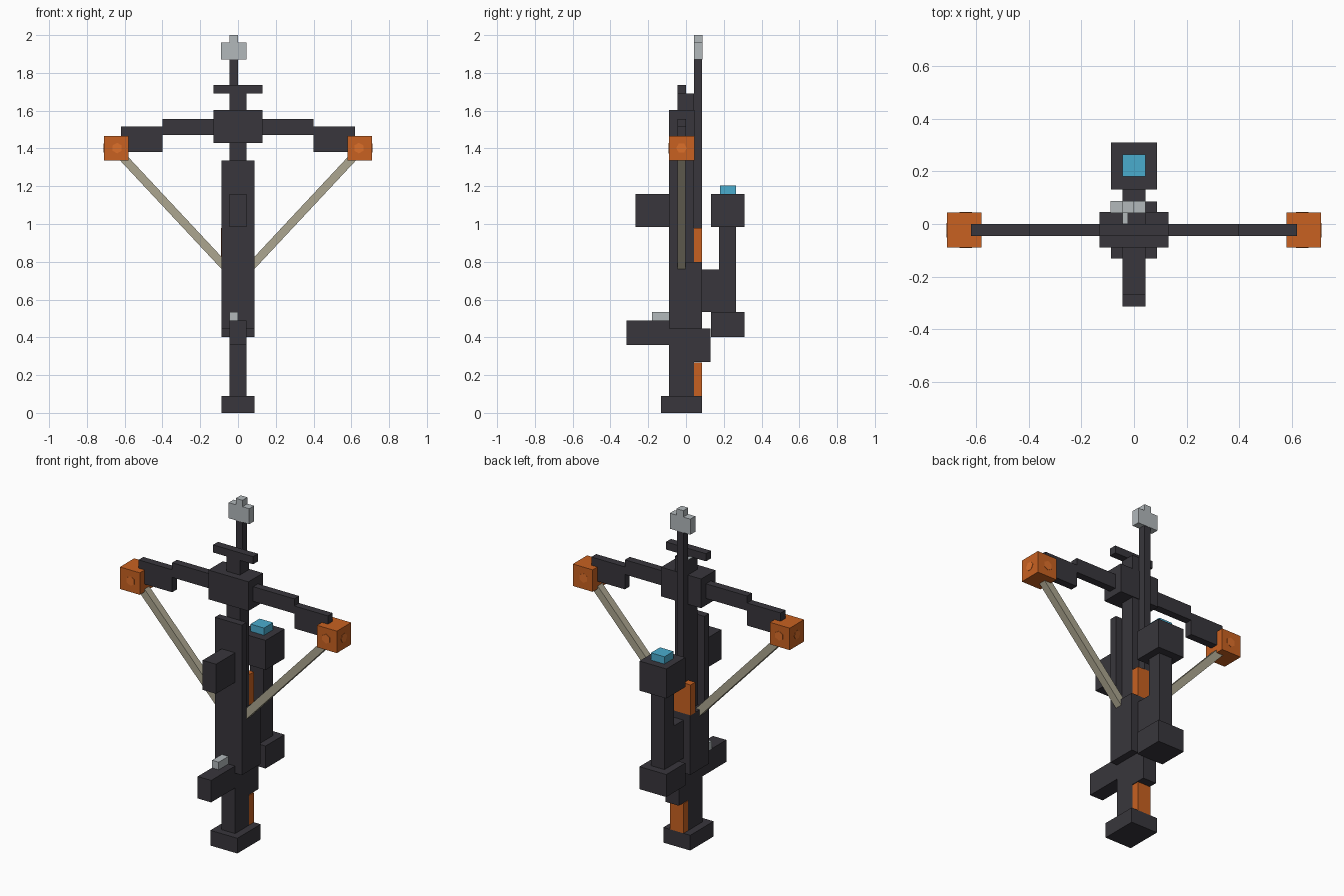
import bpy, math
from mathutils import Vector

cube = bpy.data.objects.get("Cube")
if cube:
    bpy.data.objects.remove(cube, do_unlink=True)


def material(name, rgb):
    linear = [((c / 255 + 0.055) / 1.055) ** 2.4 for c in rgb] + [1]
    mat = bpy.data.materials.new(name)
    mat.use_nodes = True
    mat.diffuse_color = linear
    mat.node_tree.nodes["Principled BSDF"].inputs["Base Color"].default_value = linear
    return mat


DARK = material("charcoal", (56, 54, 60))
ORANGE = material("orange", (200, 97, 33))
BRIGHT = material("bright orange", (222, 112, 42))
STEEL = material("light steel", (178, 184, 187))
GLASS = material("sky blue", (74, 172, 206))
CORD = material("pale cord", (172, 166, 144))


def finish(name, mat):
    obj = bpy.context.object
    obj.name = name
    obj.data.materials.append(mat)
    return obj


def box(name, mat, x, y, z):
    """Box between (low, high) limits; a single x is a half width."""
    if not isinstance(x, tuple):
        x = (-x, x)
    bpy.ops.mesh.primitive_cube_add(size=1)
    obj = finish(name, mat)
    for v in obj.data.vertices:
        v.co = [lo + (c + 0.5) * (hi - lo) for c, (lo, hi) in zip(v.co, (x, y, z))]
    return obj


THIN, WIDE = 0.044, 0.088

# Stock and receiver
box("butt_plate", DARK, WIDE, (-0.132, 0.086), (0, 0.09))
box("stock", DARK, THIN, (-0.09, 0.042), (0.09, 0.27))
box("stock_inlay", ORANGE, THIN, (0.042, 0.086), (0.09, 0.266))
box("receiver", DARK, THIN, (-0.09, 0.13), (0.27, 0.447))
box("main_body", DARK, WIDE, (-0.09, 0.086), (0.447, 0.8))
box("fore_plate", DARK, WIDE, (-0.09, -0.046), (0.8, 1.335))
box("neck", DARK, THIN, (-0.046, 0.042), (0.8, 1.69))
box("neck_inset", STEEL, (-0.044, -0.025), (0.001, 0.042), (1.69, 1.692))
box("grip", DARK, THIN, (-0.314, -0.09), (0.36, 0.49))
box("safety_catch", STEEL, (-0.044, 0), (-0.18, -0.09), (0.49, 0.535))
box("magazine", DARK, THIN, (-0.268, -0.09), (0.985, 1.16))

# Bolt
box("bolt_fletching", ORANGE, (-0.09, 0.044), (0.042, 0.086), (0.8, 0.98))
box("bolt_shaft", DARK, (-0.044, 0), (0.042, 0.086), (0.98, 1.87))
box("bolt_head", STEEL, (-0.09, 0.044), (0.042, 0.088), (1.87, 1.962))
box("bolt_point", STEEL, (-0.044, 0), (0.042, 0.088), (1.962, 2.0))

# Sight
box("sight_mount", DARK, THIN, (0.086, 0.176), (0.535, 0.76))
box("sight_tube", DARK, THIN, (0.176, 0.264), (0.535, 0.985))
box("sight_rear", DARK, WIDE, (0.132, 0.31), (0.402, 0.535))
box("sight_front", DARK, WIDE, (0.132, 0.31), (0.985, 1.16))
box("sight_lens", GLASS, THIN, (0.18, 0.265), (1.16, 1.203))

# Bow
box("bow_hub", DARK, 0.131, (-0.09, 0.046), (1.43, 1.603))
box("front_bar", DARK, 0.131, (-0.046, 0), (1.69, 1.735))

for side, label in ((1, "left"), (-1, "right")):
    def span(a, b):
        return tuple(sorted((a * side, b * side)))

    box(label + "_inner_limb", DARK, span(0.13, 0.4), (-0.045, 0), (1.47, 1.557))
    box(label + "_outer_limb", DARK, span(0.4, 0.62), (-0.045, 0), (1.382, 1.515))
    box(label + "_pulley", ORANGE, span(0.58, 0.71), (-0.09, 0.044), (1.336, 1.466))

    # Pulley studs on the front, back and outer faces
    for face, place, turn in (("front", (0.64, -0.09, 1.402), (math.pi / 2, 0, 0)),
                              ("back", (0.64, 0.044, 1.402), (math.pi / 2, 0, 0)),
                              ("outer", (0.71, -0.024, 1.402), (0, math.pi / 2, 0))):
        bpy.ops.mesh.primitive_cylinder_add(
            vertices=6, radius=0.028, depth=0.004,
            location=(place[0] * side, place[1], place[2]), rotation=turn)
        finish(f"{label}_pulley_{face}_stud", BRIGHT)

    # Bowstring from pulley to body
    start, end = Vector((0.635 * side, -0.024, 1.38)), Vector((0.06 * side, -0.024, 0.765))
    run = end - start
    cord = box(label + "_bowstring", CORD, 0.022, (-0.022, 0.022), (-run.length / 2, run.length / 2))
    cord.location = (start + end) / 2
    cord.rotation_euler = (0, math.atan2(run.x, run.z), 0)
